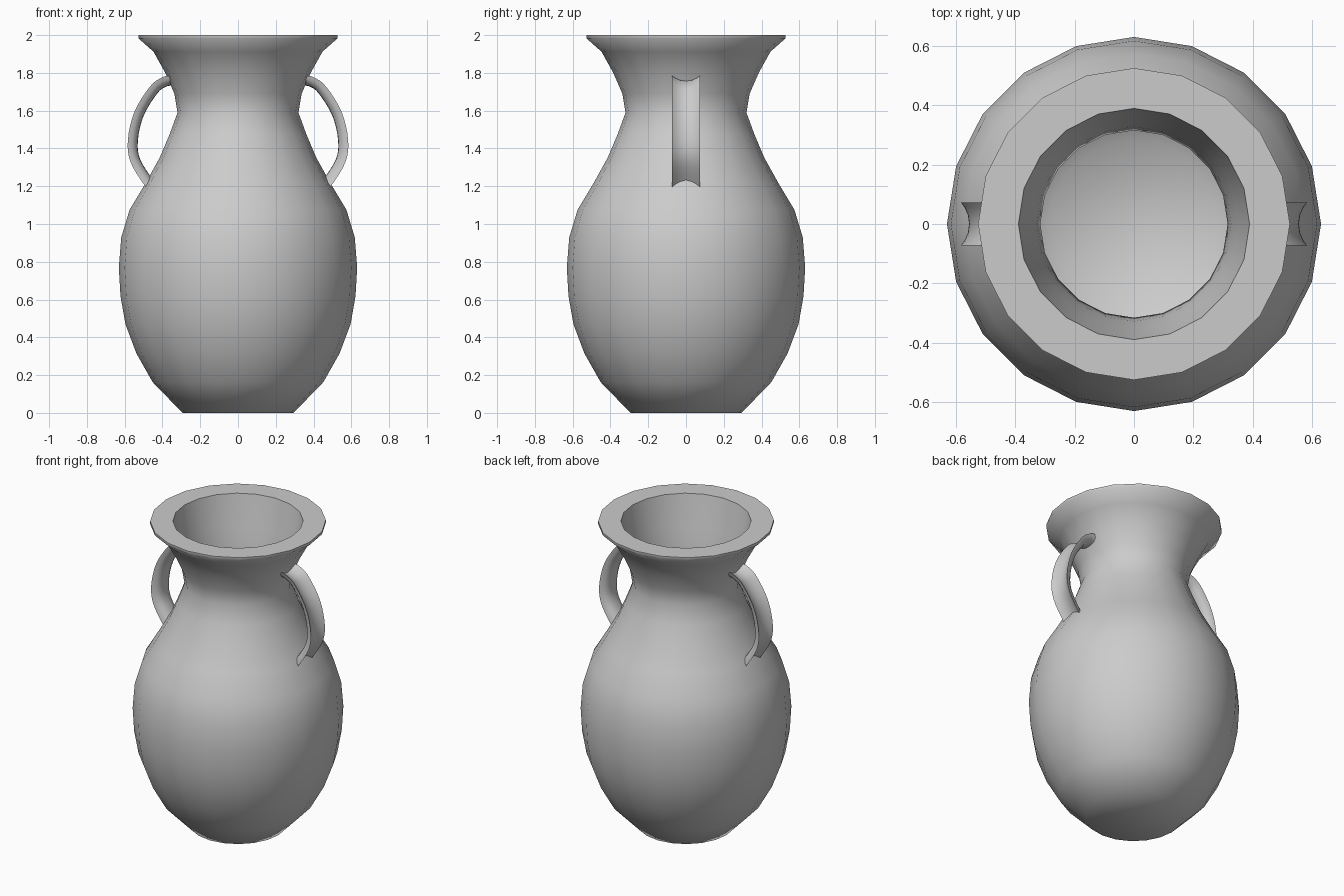
import bpy, math
from mathutils import Vector

if "Cube" in bpy.data.objects:
    bpy.data.objects.remove(bpy.data.objects["Cube"])


def make_object(name, verts, faces, angle):
    mesh = bpy.data.meshes.new(name)
    mesh.from_pydata(verts, [], faces)
    obj = bpy.data.objects.new(name, mesh)
    bpy.context.collection.objects.link(obj)
    bpy.ops.object.select_all(action='DESELECT')
    obj.select_set(True)
    bpy.context.view_layer.objects.active = obj
    bpy.ops.object.mode_set(mode='EDIT')
    bpy.ops.mesh.select_all(action='SELECT')
    bpy.ops.mesh.normals_make_consistent(inside=False)
    bpy.ops.object.mode_set(mode='OBJECT')
    bpy.ops.object.shade_smooth_by_angle(angle=math.radians(angle))
    return obj


def bridge(rings, n):
    # Quads between consecutive closed rings, plus a cap at each end
    faces = [[i * n + j, i * n + (j + 1) % n,
              (i + 1) * n + (j + 1) % n, (i + 1) * n + j]
             for i in range(rings - 1) for j in range(n)]
    last = (rings - 1) * n
    return faces + [list(range(n)), list(range(last, last + n))]


# Vase body: 20-sided lathe, up the outside, across the flat rim, down the inside
SIDES = 20
outer = [(.294, 0), (.452, .163), (.538, .315), (.596, .47), (.622, .617),
         (.631, .77), (.618, .93), (.574, 1.075), (.49, 1.215), (.415, 1.35),
         (.362, 1.475), (.32, 1.59), (.337, 1.69), (.385, 1.80),
         (.447, 1.912), (.526, 1.982), (.526, 2.0)]
inner = [(.39, 2.0), (.352, 1.80), (.328, 1.69), (.316, 1.59)]
inner += [(r - .01, z + (.012 if z < .1 else 0)) for r, z in outer[10::-1]]
profile = outer + inner
verts = [(r * math.cos(2 * math.pi * j / SIDES),
          r * math.sin(2 * math.pi * j / SIDES), z)
         for r, z in profile for j in range(SIDES)]
make_object("vase_body", verts, bridge(len(profile), SIDES), 50)

# Handle: outer edge path in x,z, smoothed, with a strap section grooved outward
ctrl = [Vector(p) for p in [(.30, 1.77), (.36, 1.785), (.41, 1.772), (.468, 1.725),
                            (.548, 1.595), (.583, 1.445), (.568, 1.325),
                            (.488, 1.195), (.455, 1.16), (.42, 1.12)]]
path = []
for a, b, c, d in zip(ctrl, ctrl[1:], ctrl[2:], ctrl[3:]):
    for k in range(4):
        t = k / 4
        path.append(.5 * (2 * b + (c - a) * t + (2 * a - 5 * b + 4 * c - d) * t * t
                          + (3 * b - a - 3 * c + d) * t ** 3))
path.append(ctrl[-2])

# Section points: (sideways, inward depth)
section = [(-.073, 0), (-.055, .013), (-.03, .024), (0, .028), (.03, .024),
           (.055, .013), (.073, 0), (.068, .022), (.052, .042), (.026, .051),
           (0, .053), (-.026, .051), (-.052, .042), (-.068, .022)]

for side, label in ((1, "right"), (-1, "left")):
    verts = []
    for i, p in enumerate(path):
        tangent = path[min(i + 1, len(path) - 1)] - path[max(i - 1, 0)]
        inward = Vector((tangent.y, -tangent.x)).normalized()
        for y, depth in section:
            q = p + inward * depth
            verts.append((side * q.x, y, q.y))
    make_object(label + "_handle", verts, bridge(len(path), len(section)), 40)
